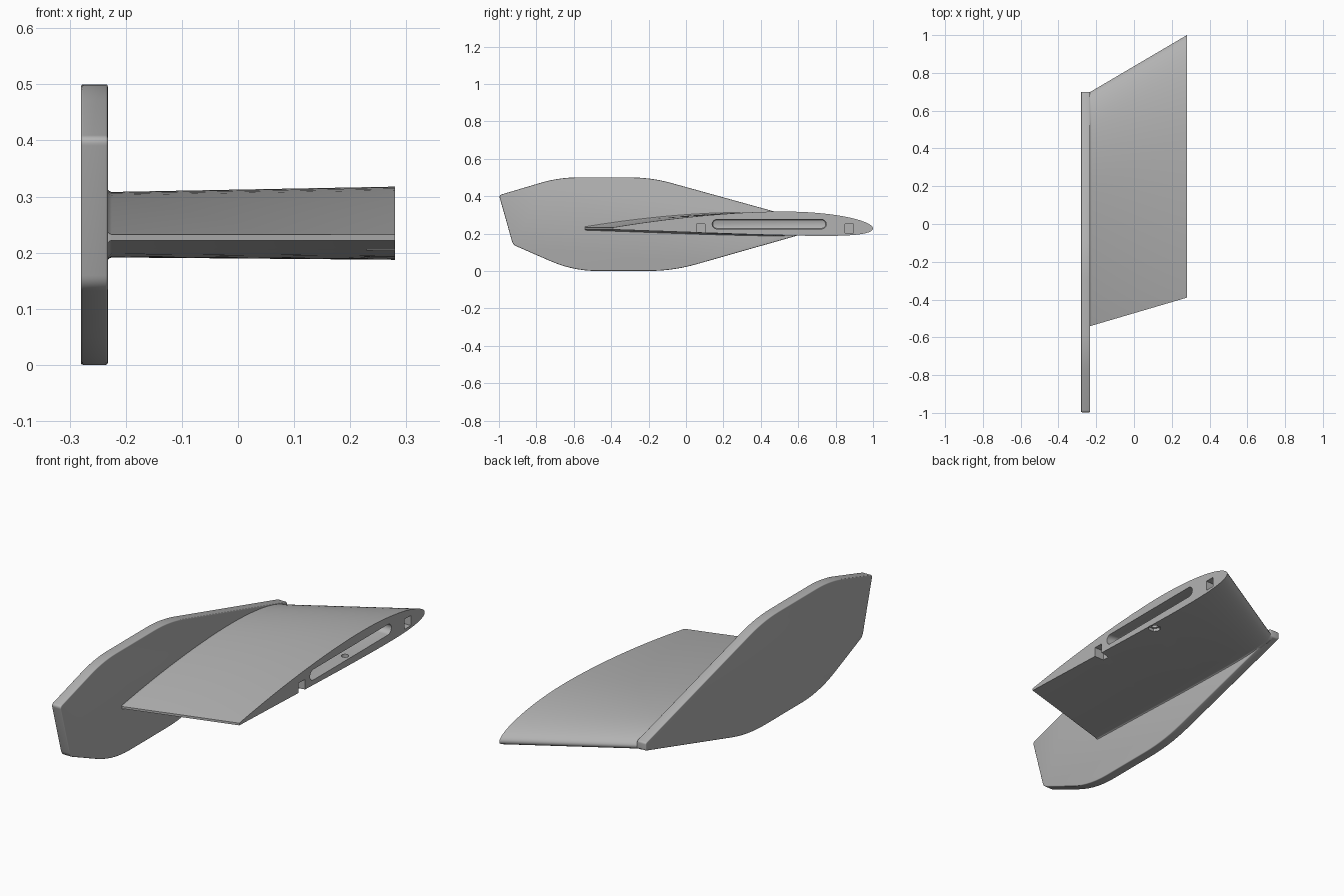
import bpy, bmesh, math
from mathutils import Vector, Matrix

if "Cube" in bpy.data.objects:
    bpy.data.objects.remove(bpy.data.objects["Cube"])

grey = bpy.data.materials.new("plain grey")
grey.diffuse_color = (0.45, 0.45, 0.45, 1)
grey.use_nodes = True
grey.node_tree.nodes["Principled BSDF"].inputs["Base Color"].default_value = grey.diffuse_color


def make_object(name, bm):
    bmesh.ops.recalc_face_normals(bm, faces=bm.faces[:])
    mesh = bpy.data.meshes.new(name)
    bm.to_mesh(mesh)
    bm.free()
    mesh.materials.append(grey)
    obj = bpy.data.objects.new(name, mesh)
    bpy.context.collection.objects.link(obj)
    return obj


def loft(name, rings):
    """Skin closed rings of equal length and cap both ends."""
    bm = bmesh.new()
    loops = [[bm.verts.new(p) for p in ring] for ring in rings]
    n = len(loops[0])
    for a, b in zip(loops, loops[1:]):
        for i in range(n):
            j = (i + 1) % n
            bm.faces.new((a[i], a[j], b[j], b[i]))
    bm.faces.new(loops[0][::-1])
    bm.faces.new(loops[-1])
    return make_object(name, bm)


def activate(obj):
    bpy.ops.object.select_all(action='DESELECT')
    obj.select_set(True)
    bpy.context.view_layer.objects.active = obj


def apply_all(obj):
    activate(obj)
    for m in list(obj.modifiers):
        bpy.ops.object.modifier_apply(modifier=m.name)


def smooth(obj, angle=35):
    activate(obj)
    bpy.ops.object.shade_smooth_by_angle(angle=math.radians(angle))


def rounded(corners, steps=7):
    """Outline from (y, z, cut) corners, each eased with a short curve."""
    pts = []
    for i, (y, z, cut) in enumerate(corners):
        c = Vector((y, z))
        p = Vector(corners[i - 1][:2])
        q = Vector(corners[(i + 1) % len(corners)][:2])
        a = c + (p - c).normalized() * cut
        b = c + (q - c).normalized() * cut
        for k in range(steps + 1):
            t = k / steps
            pts.append(a * (1 - t) ** 2 + c * 2 * t * (1 - t) + b * t * t)
    return pts


# End plate: rounded outline with softened rims
outline = rounded([
    (-1.00, 0.405, 0.015), (-0.925, 0.14, 0.02), (-0.604, 0.0, 0.13),
    (-0.07, 0.0, 0.13), (0.70, 0.219, 0.008), (0.70, 0.255, 0.008),
    (-0.186, 0.50, 0.11), (-0.68, 0.50, 0.10)])
plate = loft("end_plate", [[(x, p.x, p.y) for p in outline] for x in (-0.28, -0.232)])
bev = plate.modifiers.new("rim", 'BEVEL')
bev.width, bev.segments = 0.004, 3
bev.limit_method, bev.angle_limit = 'ANGLE', math.radians(50)
apply_all(plate)
smooth(plate)


# Wing: cambered section with a blunt trailing edge, swept and widened to the tip
def section(x, flare=0.0, count=36):
    t = max(0.0, (x + 0.23) / 0.51)
    lead, trail = 0.70 + 0.30 * t, -0.54 + 0.15 * t
    chord = lead - trail
    upper, lower = [], []
    for i in range(count + 1):
        s = (1 - math.cos(math.pi * i / count)) / 2
        half = 0.45 * (0.2969 * math.sqrt(s) - 0.126 * s - 0.3516 * s ** 2
                       + 0.2843 * s ** 3 - 0.1015 * s ** 4)
        half = half * chord + 0.004 * s + flare * min(1, 8 * s)
        camber = (0.125 * (0.8 * s - s * s) if s < 0.4
                  else 0.02 / 0.36 * (0.2 + 0.8 * s - s * s)) * chord
        y = lead - chord * s
        upper.append((x, y, 0.227 + camber + half))
        lower.append((x, y, 0.227 + camber - half))
    return upper[::-1] + lower[1:]


wing = loft("wing", [section(-0.245, 0.004), section(-0.232, 0.004),
                     section(-0.229, 0.0015), section(-0.225), section(0.28)])


# Cutters for the tip slot, locating sockets and fastener hole
def slot_ring(x, inset):
    r = 0.025 - inset
    ring = []
    for cy, start in ((0.725, -90), (0.165, 90)):
        for k in range(13):
            a = math.radians(start + 15 * k)
            ring.append((x, cy + r * math.cos(a), 0.25 + r * math.sin(a)))
    return ring


def cylinder(name, sides, radius, z0, z1):
    rings = [[(0.25 + radius * math.cos(2 * math.pi * k / sides),
               0.445 + radius * math.sin(2 * math.pi * k / sides), z)
              for k in range(sides)] for z in (z0, z1)]
    return loft(name, rings)


def box(name, y):
    bm = bmesh.new()
    bmesh.ops.create_cube(bm, size=1, matrix=Matrix.Translation((0.275, y, 0.228))
                          @ Matrix.Diagonal((0.09, 0.046, 0.048, 1)))
    return make_object(name, bm)


cutters = [
    loft("slot_cutter", [slot_ring(0.30, 0), slot_ring(0.219, 0),
                         slot_ring(0.212, 0.003), slot_ring(0.209, 0.010)]),
    box("rear_socket_cutter", 0.078),
    box("front_socket_cutter", 0.873),
    cylinder("bolt_hole_cutter", 24, 0.016, 0.15, 0.24),
    cylinder("nut_pocket_cutter", 6, 0.03, 0.15, 0.207),
]
for c in cutters:
    c.hide_render = True
    m = wing.modifiers.new(c.name, 'BOOLEAN')
    m.operation, m.solver, m.object = 'DIFFERENCE', 'EXACT', c
apply_all(wing)
for c in cutters:
    bpy.data.objects.remove(c, do_unlink=True)
smooth(wing)
